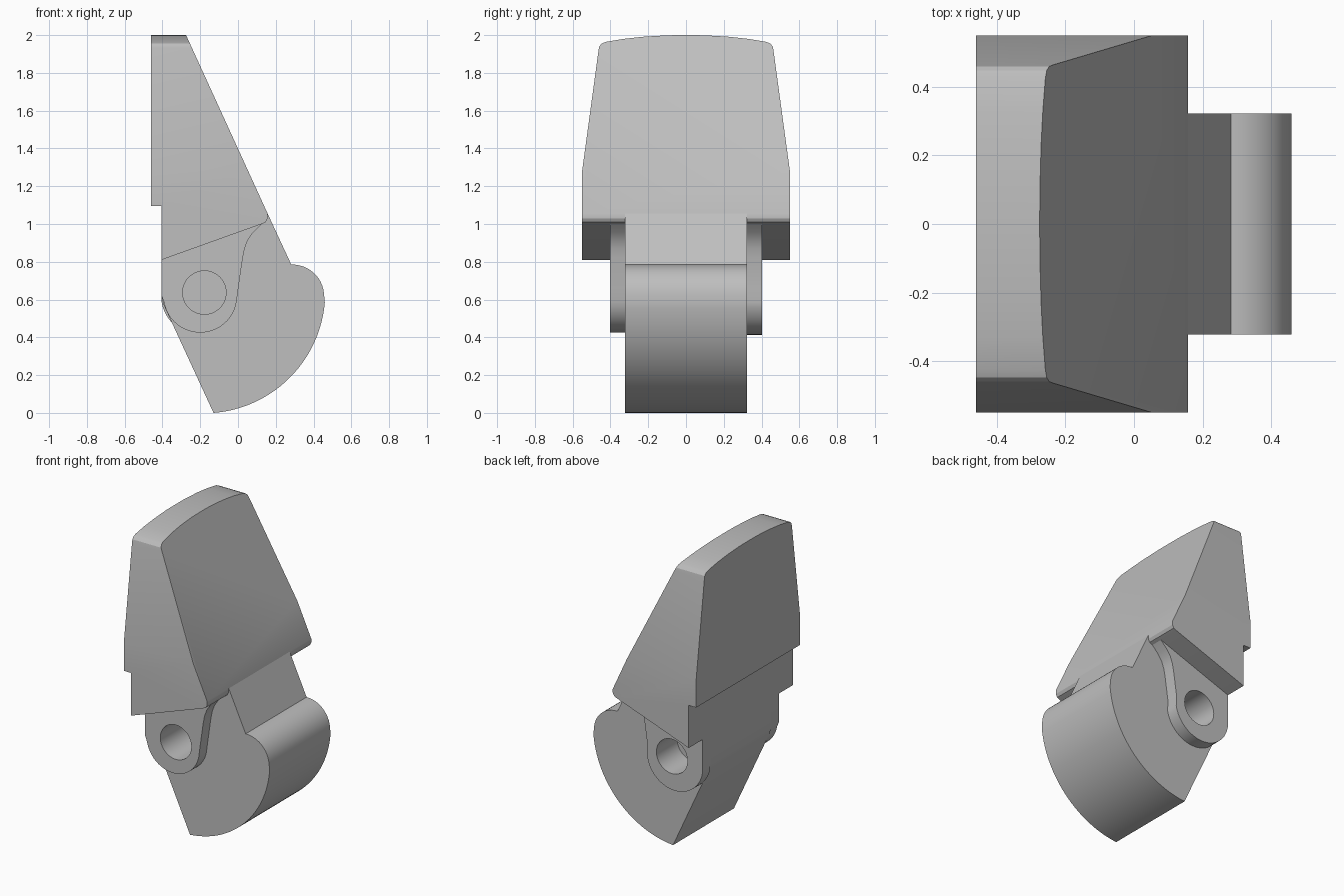
import bpy, bmesh, math
from mathutils import Vector

cube = bpy.data.objects.get("Cube")
if cube:
    bpy.data.objects.remove(cube, do_unlink=True)

grey = bpy.data.materials.new("light_grey")
grey.use_nodes = True
grey.diffuse_color = (0.52, 0.52, 0.52, 1)
grey.node_tree.nodes["Principled BSDF"].inputs["Base Color"].default_value = (0.52, 0.52, 0.52, 1)


def arc(cx, cz, r, start, end, steps):
    angles = [math.radians(start + (end - start) * i / steps) for i in range(steps + 1)]
    return [(cx + r * math.cos(a), cz + r * math.sin(a)) for a in angles]


def prism(name, outline, lo, hi, along="y"):
    """Extrude a closed outline from lo to hi along x or y."""
    place = (lambda u, z, d: (u, d, z)) if along == "y" else (lambda u, z, d: (d, u, z))
    bm = bmesh.new()
    face = bm.faces.new([bm.verts.new(place(u, z, lo)) for u, z in outline])
    ext = bmesh.ops.extrude_face_region(bm, geom=[face])
    moved = [g for g in ext["geom"] if isinstance(g, bmesh.types.BMVert)]
    bmesh.ops.translate(bm, verts=moved, vec=Vector(place(0, 0, hi - lo)))
    bmesh.ops.recalc_face_normals(bm, faces=bm.faces)
    mesh = bpy.data.meshes.new(name)
    bm.to_mesh(mesh)
    bm.free()
    mesh.materials.append(grey)
    obj = bpy.data.objects.new(name, mesh)
    bpy.context.collection.objects.link(obj)
    return obj


def boolean(obj, cutter, operation):
    mod = obj.modifiers.new(operation.lower(), "BOOLEAN")
    mod.operation, mod.object, mod.solver = operation, cutter, "EXACT"
    cutter.hide_render = True
    cutter.hide_set(True)
    cutter.display_type = "WIRE"


# Tapered wedge blade: side profile trimmed to the rounded front outline
blade = prism("blade", [(-0.46, 2.02), (-0.284, 2.02), (0.157, 1.055), (0.157, 1.03),
                        (0.147, 1.01), (0.125, 1.0), (-0.405, 0.81),
                        (-0.405, 1.095), (-0.46, 1.095)], -0.6, 0.6)
half = [(0.55, 0.7), (0.55, 1.28), (0.463, 1.92), (0.459, 1.94), (0.447, 1.955),
        (0.425, 1.964), (0.33, 1.98), (0.23, 1.991), (0.1, 1.999)]
outline = half + [(0, 2.0)] + [(-y, z) for y, z in reversed(half)]
blade_trim = prism("blade_trim", outline, -0.7, 0.7, "x")
boolean(blade, blade_trim, "INTERSECT")

# Cam-shaped core with a rounded lobe
core = prism("core", [(-0.3, 1.0), (-0.405, 0.81), (-0.405, 0.62), (-0.395, 0.575)]
             + arc(-0.18, 0.64, 0.642, -85.5, -5, 28)
             + arc(0.288, 0.617, 0.168, 5, 92, 12)
             + [(0.157, 1.055), (-0.1, 1.15)], -0.322, 0.322)

# Pivot bosses with blind bores, one on each side
bosses = []
for name, side, radius, depth in (("front_boss", -1, 0.195, 0.5), ("rear_boss", 1, 0.207, 0.22)):
    shape = ([(-0.3, 0.95), (-0.405, 0.81), (-0.405, 0.62)]
             + arc(-0.2, 0.62, radius, 190, 350, 24)
             + [(0.002, 0.66), (0.025, 0.82), (0.035, 0.87), (0.052, 0.915),
                (0.08, 0.955), (0.125, 1.0), (0.0, 1.05)])
    boss = prism(name, shape, *sorted((side * 0.322, side * 0.403)))
    bore = prism(name + "_bore", arc(-0.178, 0.637, 0.115, 0, 352.5, 47),
                 *sorted((side * (0.403 - depth), side * 0.5)))
    boolean(boss, bore, "DIFFERENCE")
    boolean(core, bore, "DIFFERENCE")
    bosses.append(boss)

# Smooth the curved walls, keep hard edges sharp
bpy.ops.object.select_all(action="DESELECT")
for obj in [blade, core] + bosses:
    bpy.context.view_layer.objects.active = obj
    obj.select_set(True)
    for mod in list(obj.modifiers):
        bpy.ops.object.modifier_apply(modifier=mod.name)
bpy.ops.object.shade_smooth_by_angle(angle=math.radians(25))
